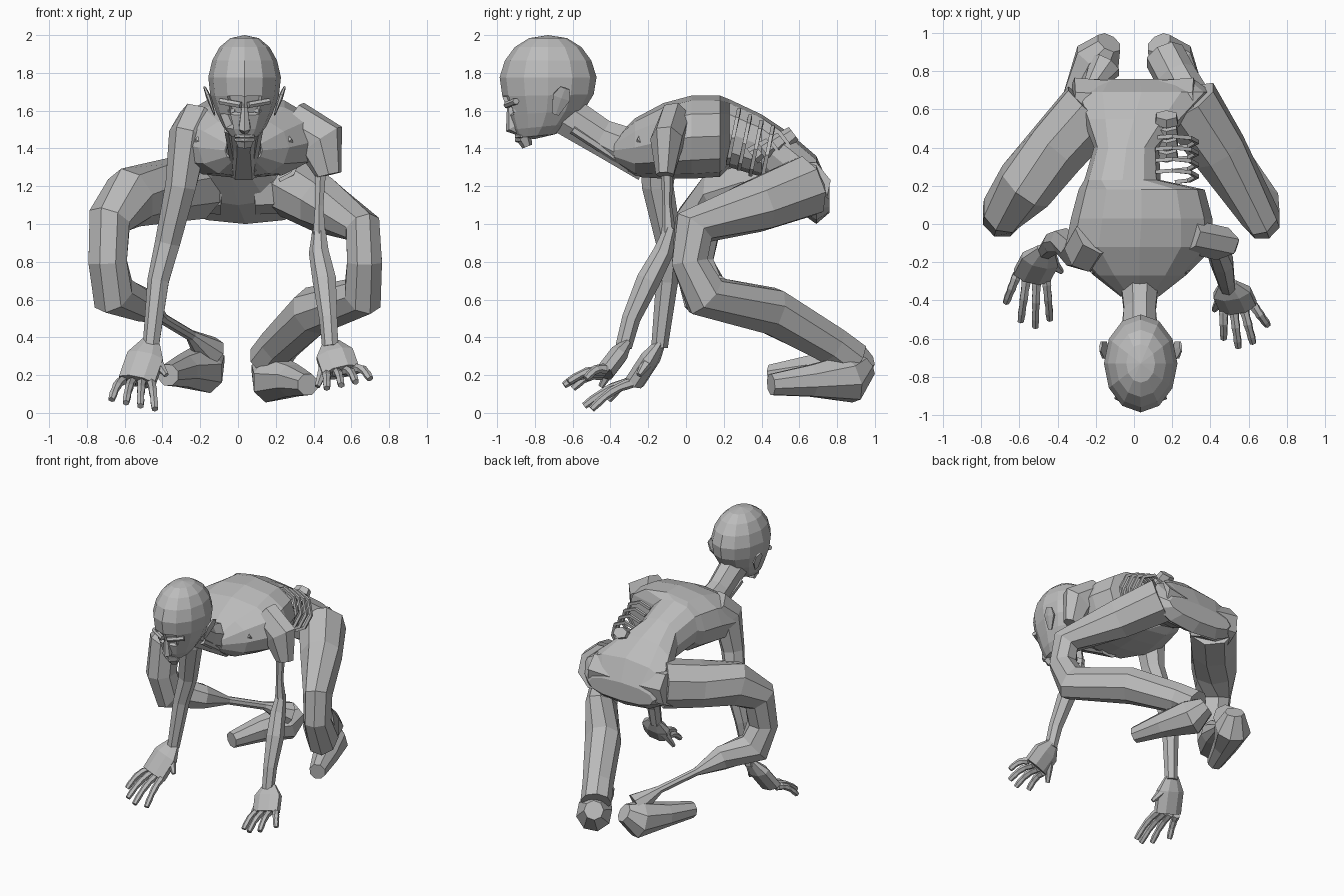
import bpy, bmesh, math
from mathutils import Vector

default_cube = bpy.data.objects.get("Cube")
if default_cube:
    bpy.data.objects.remove(default_cube)

GREY = (.5, .5, .5, 1)
skin = bpy.data.materials.new("grey_skin")
skin.use_nodes = True
skin.diffuse_color = GREY
skin.node_tree.nodes["Principled BSDF"].inputs["Base Color"].default_value = GREY


def finish(name, bm):
    """Turn a bmesh into a flat shaded object."""
    bmesh.ops.recalc_face_normals(bm, faces=bm.faces)
    mesh = bpy.data.meshes.new(name)
    bm.to_mesh(mesh)
    bm.free()
    mesh.materials.append(skin)
    part = bpy.data.objects.new(name, mesh)
    bpy.context.collection.objects.link(part)


def loft(name, rings):
    """Skin a list of equal-length point rings and cap both ends."""
    bm = bmesh.new()
    loops = [[bm.verts.new(point) for point in ring] for ring in rings]
    for lower, upper in zip(loops, loops[1:]):
        for i in range(len(lower)):
            bm.faces.new((lower[i - 1], lower[i], upper[i], upper[i - 1]))
    bm.faces.new(loops[0])
    bm.faces.new(loops[-1])
    finish(name, bm)


def limb(name, points, widths, sides=6, flat=1, ref=(1, 0, 0)):
    """Tube along a path with mitred bends; flat scales its depth."""
    points = [Vector(point) for point in points]
    rings = []
    for i, (centre, width) in enumerate(zip(points, widths)):
        before = points[max(i - 1, 0)]
        after = points[min(i + 1, len(points) - 1)]
        incoming = (centre - before if i else after - centre).normalized()
        outgoing = (after - centre).normalized() if after != centre else incoming
        along = (incoming + outgoing).normalized()
        across = Vector(ref)
        across = (across - along * across.dot(along)).normalized()
        depth = along.cross(across) * flat / along.dot(incoming)
        angles = [math.tau * (k + .5) / sides for k in range(sides)]
        rings.append([centre + (across * math.cos(a) + depth * math.sin(a)) * width
                      for a in angles])
    loft(name, rings)


def squarish(value):
    return math.copysign(abs(value) ** .85, value)


# Torso stations: y, centre x, half width, top, bottom; one flank is open
torso = [(-.38, .03, .1, 1.45, 1.33), (-.27, .03, .24, 1.56, 1.25),
         (-.12, .03, .39, 1.64, 1.24), (.03, .04, .37, 1.68, 1.24),
         (.18, .04, .33, 1.68, 1.25), (.23, -.06, .2, 1.66, 1.3),
         (.4, -.04, .17, 1.58, 1.25), (.55, 0, .27, 1.48, 1.1),
         (.69, .04, .37, 1.36, 1), (.76, .03, .28, 1.2, 1.06)]
rings = []
for y, middle, half, top, bottom in torso:
    angles = [math.tau * k / 12 for k in range(12)]
    rings.append([(middle + half * squarish(math.cos(a)), y,
                   (top + bottom) / 2 + (top - bottom) / 2 * squarish(math.sin(a)))
                  for a in angles])
loft("torso", rings)

# Ribs and spine exposed in the open flank
for n in range(4):
    y = .25 + n * .06
    drop = n * .03
    curve = [(.2 + .13 * math.sin(a), y + .03 * math.cos(a), 1.46 - drop + .14 * math.cos(a))
             for a in (-.7, 0, .8, 1.6, 2.4, 3)]
    limb(f"rib_{n}", curve, [.014] * len(curve), 4, ref=(0, 1, 0))
    low = Vector((.17, y + .1, 1.36 + drop))
    limb(f"vertebra_{n}", (low, low + Vector((0, .04, .03))), (.07, .06), flat=.7)

# Neck, tendons and collarbones
limb("neck", [(.03, -.64, 1.58), (.03, -.45, 1.46), (.03, -.2, 1.35)], (.1, .09, .12), 8, 1.15)
for side, label in ((-1, "right"), (1, "left")):
    limb(label + "_neck_tendon", [(.03 + side * .08, -.6, 1.5), (.03 + side * .04, -.26, 1.28)],
         (.025, .025))
    limb(label + "_collarbone", [(.03 + side * .04, -.3, 1.3), (.03 + side * .24, -.22, 1.45)],
         (.03, .04), ref=(0, 0, 1))

# Head: a sphere narrowed below the brow into a jaw
HEAD = Vector((.035, -.73, 1.73))
bm = bmesh.new()
bmesh.ops.create_uvsphere(bm, u_segments=12, v_segments=9, radius=1)
for vert in bm.verts:
    u, v, w = vert.co
    below = max(-w, 0)
    blunt = max(u * u + v * v, .01) ** (-.25 if below else -.06)
    vert.co = HEAD + Vector((u * blunt * .195 * (1 - .35 * below),
                             v * blunt * .26 * (1 - .36 * below) - .07 * below ** 3,
                             w * (.31 if below else .27) + below * (v + 1) * .03))


def sink(x, y, z, depth):
    """Inset the face nearest to a point and push it in."""
    target = HEAD + Vector((x, y, z))
    face = min(bm.faces, key=lambda f: (f.calc_center_median() - target).length)
    bmesh.ops.inset_individual(bm, faces=[face], thickness=.01, depth=-depth)


for side in (-1, 1):
    sink(side * .07, -.19, -.13, .02)
sink(-.1, -.12, -.2, .04)
finish("head", bm)


def feature(name, points, widths, flat=1, ref=(1, 0, 0)):
    """Part of the face placed from the middle of the head."""
    limb(name, [HEAD + Vector(point) for point in points], widths, 6, flat, ref)


# Face
feature("nose", [(0, -.2, -.11), (0, -.19, -.22), (0, -.16, -.24)], (.018, .035, .02))
feature("chin", [(0, -.13, -.27), (0, -.11, -.32)], (.06, .04), .7)
for label, height in (("upper_lip", -.265), ("lower_lip", -.285)):
    feature(label, [(-.05, -.14, height), (0, -.165, height), (.05, -.14, height)],
            (.008, .013, .008), ref=(0, 1, 0))
for side, label in ((-1, "right"), (1, "left")):
    feature(label + "_brow", [(side * .02, -.22, -.1), (side * .13, -.17, -.08)],
            (.018, .018), ref=(0, 0, 1))
    feature(label + "_eye", [(side * .07, -.18, -.13), (side * .07, -.14, -.13)],
            (.02, .03), .6)
    feature(label + "_ear", [(side * .16, .04, -.15), (side * .19, .07, -.06),
                             (side * .21, .09, -.01)], (.02, .055, .03), .25, (0, 1, 0))

# Left arm: heavy shoulder, bare upper bone, forearm
limb("left_shoulder", [(.28, -.06, 1.54), (.44, -.1, 1.44), (.48, -.11, 1.26)],
     (.09, .09, .05), 7, 1.4, (0, 1, 0))
limb("left_upper_arm", [(.44, -.1, 1.34), (.43, -.1, 1.1), (.43, -.09, .93)],
     (.035, .025, .04))
limb("left_forearm", [(.43, -.08, .98), (.43, -.12, .85), (.46, -.2, .7),
                      (.48, -.29, .5), (.49, -.33, .35)], (.035, .055, .065, .05, .045), 7)

# Right arm
limb("right_arm", [(-.2, -.06, 1.55), (-.26, -.14, 1.46), (-.3, -.15, 1.2),
                   (-.37, -.09, .9), (-.42, -.1, .7), (-.46, -.14, .35)],
     (.12, .11, .085, .07, .06, .045), 7)


def hand(name, wrist, knuckles, tips, thumb):
    """Palm, four jointed fingers fanning out, and a thumb."""
    wrist, first, last, start, end, thumb = map(Vector, (wrist, *knuckles, *tips, thumb))
    spread = last - first
    half = spread.length / 2 + .03
    middle = (first + last) / 2
    limb(name + "_palm", (wrist, wrist.lerp(middle, .4), middle), (.05, half, half),
         8, .5, spread)
    for n in range(4):
        base = first.lerp(last, n / 3)
        tip = start.lerp(end, n / 3)
        tip.y -= .08 * math.sin(math.pi * n / 3)
        steps = [k / 6 for k in range(7)]
        arch = Vector((0, 0, .025))
        path = [base.lerp(tip, t) + arch * math.sin(math.pi * t) for t in steps]
        sizes = [.025 - .007 * t + .003 * (k % 2) for k, t in enumerate(steps)]
        limb(f"{name}_finger_{n}", path, sizes, ref=spread)
    root = wrist.lerp(first if abs(first.x) < abs(last.x) else last, .3)
    limb(name + "_thumb", (root, root.lerp(thumb, .5), thumb), (.04, .03, .015), ref=spread)


hand("right_hand", (-.46, -.13, .38), ((-.61, -.26, .17), (-.46, -.28, .16)),
     ((-.67, -.41, .07), (-.44, -.5, .02)), (-.38, -.25, .2))
hand("left_hand", (.49, -.31, .37), ((.47, -.44, .2), (.62, -.42, .23)),
     ((.47, -.6, .13), (.7, -.53, .18)), (.42, -.45, .14))

# Legs: folded thigh, tall knee, shin running back to the ankle
limb("left_leg", [(.28, .64, 1.2), (.45, .38, 1.1), (.66, .04, .98), (.67, .02, .8),
                  (.66, .1, .62), (.4, .45, .54), (.22, .77, .36), (.16, .88, .28)],
     (.17, .15, .1, .1, .11, .13, .11, .11), 8)
limb("right_leg", [(-.22, .6, 1.2), (-.4, .4, 1.17), (-.57, .2, 1.14), (-.68, .07, 1.02),
                   (-.69, .04, .8), (-.66, .1, .63), (-.5, .28, .57), (-.4, .45, .5),
                   (-.25, .68, .41), (-.15, .83, .32)],
     (.18, .17, .16, .12, .11, .12, .09, .03, .03, .09), 8)

# Buttocks and feet
for side, label, lift in ((-1, "right", .05), (1, "left", 0)):
    limb(label + "_buttock", [(side * .08, .62, 1.18), (side * .32, .63, 1.2)],
         (.13, .14), 7, ref=(0, 0, 1))
    foot = [(.13, .95, .25), (.19, .86, .18), (.29, .66, .17), (.37, .45, .15)]
    limb(label + "_foot", [(side * x, y, z + lift) for x, y, z in foot],
         (.07, .13, .09, .06), 8)
